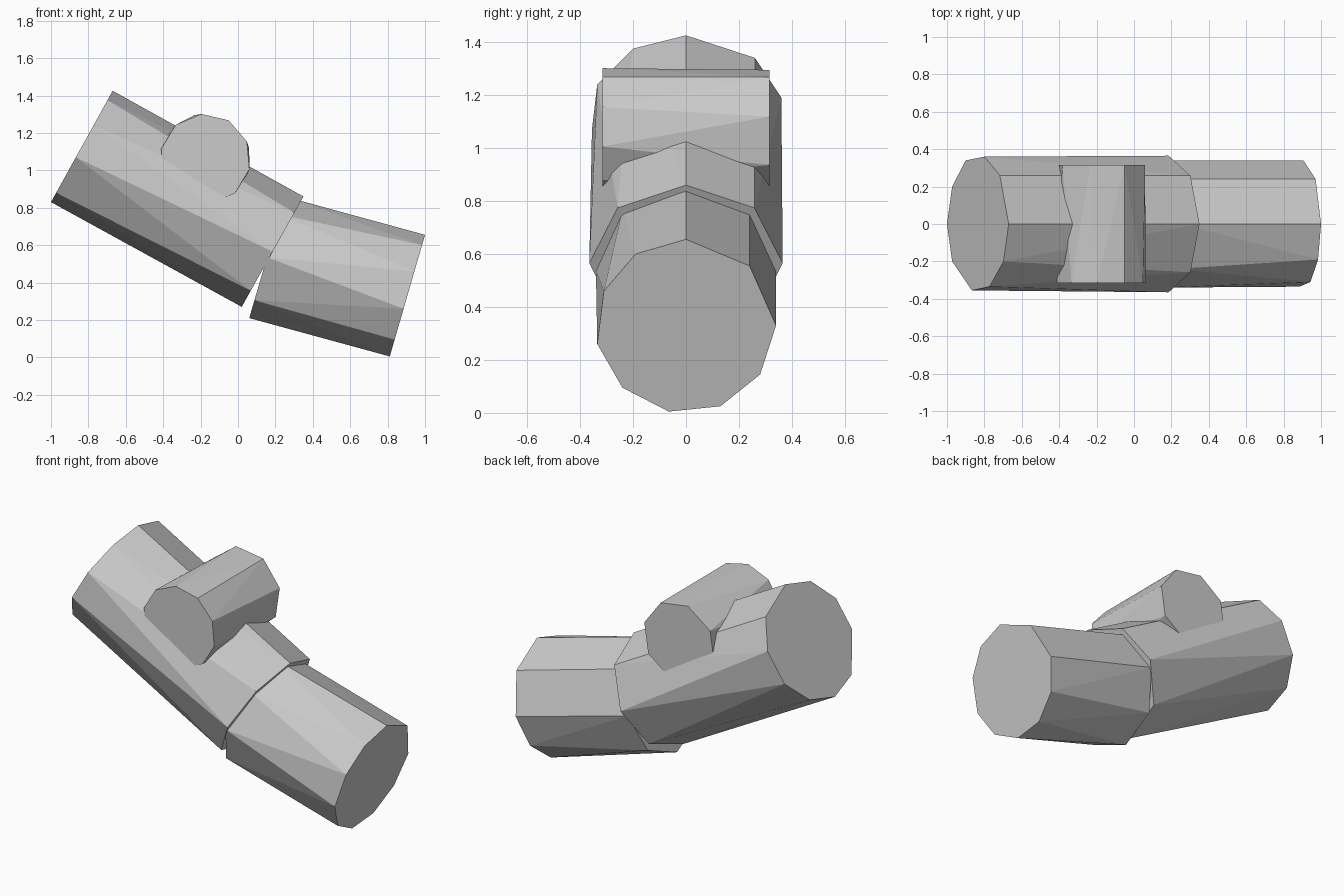
import bpy, bmesh
from math import sin, cos, radians

if "Cube" in bpy.data.objects:
    bpy.data.objects.remove(bpy.data.objects["Cube"])


def ring_yz(points, p_low, p_high):
    """Tilted end ring: y, z pairs on the plane through two (x, z) points."""
    (x0, z0), (x1, z1) = p_low, p_high
    return [(x0 + (x1 - x0) * (z - z0) / (z1 - z0), y, z) for y, z in points]


def octagon(ry, p_low, p_high):
    """Tilted regular end ring with a vertex at its top."""
    zc, rz = (p_low[1] + p_high[1]) / 2, (p_high[1] - p_low[1]) / 2
    pts = [(ry * sin(radians(45 * i)), zc + rz * cos(radians(45 * i))) for i in range(8)]
    return ring_yz(pts, p_low, p_high)


def cross_ring(n, offset, y, r=0.242, cx=-0.175, cz=1.06):
    """Regular end ring facing along y."""
    return [(cx + r * cos(radians(offset + 360 * i / n)), y,
             cz + r * sin(radians(offset + 360 * i / n))) for i in range(n)]


def log(name, ring_a, ring_b):
    """Faceted log skinned between two end rings."""
    bm = bmesh.new()
    for p in ring_a + ring_b:
        bm.verts.new(p)
    bmesh.ops.convex_hull(bm, input=bm.verts[:])
    bmesh.ops.dissolve_limit(bm, angle_limit=radians(0.8), verts=bm.verts[:], edges=bm.edges[:])
    bmesh.ops.recalc_face_normals(bm, faces=bm.faces[:])
    me = bpy.data.meshes.new(name)
    bm.to_mesh(me)
    bm.free()
    ob = bpy.data.objects.new(name, me)
    bpy.context.collection.objects.link(ob)
    return ob


# thick upper log
upper_end = [(0, 1.425), (0.26, 1.34), (0.36, 1.19), (0.34, 1.01), (0.2, 0.88),
             (0, 0.83), (-0.2, 0.88), (-0.355, 1.07), (-0.335, 1.24), (-0.2, 1.375)]
log("upper_log", ring_yz(upper_end, (-1.0, 0.83), (-0.67, 1.425)),
    octagon(0.365, (0.02, 0.27), (0.35, 0.86)))

# lower log, its inner end tucked into the upper log
lower_end = [(0, 0.655), (-0.19, 0.6), (-0.31, 0.46), (-0.335, 0.26), (-0.24, 0.095),
             (-0.065, 0.005), (0.13, 0.025), (0.28, 0.145), (0.34, 0.33), (0.24, 0.555)]
log("lower_log", octagon(0.34, (0.06, 0.21), (0.25, 0.86)),
    ring_yz(lower_end, (0.81, 0.0), (1.0, 0.655)))

# short log lying across the top
log("cross_log", cross_ring(10, 23, -0.315), cross_ring(8, 14, 0.315))
